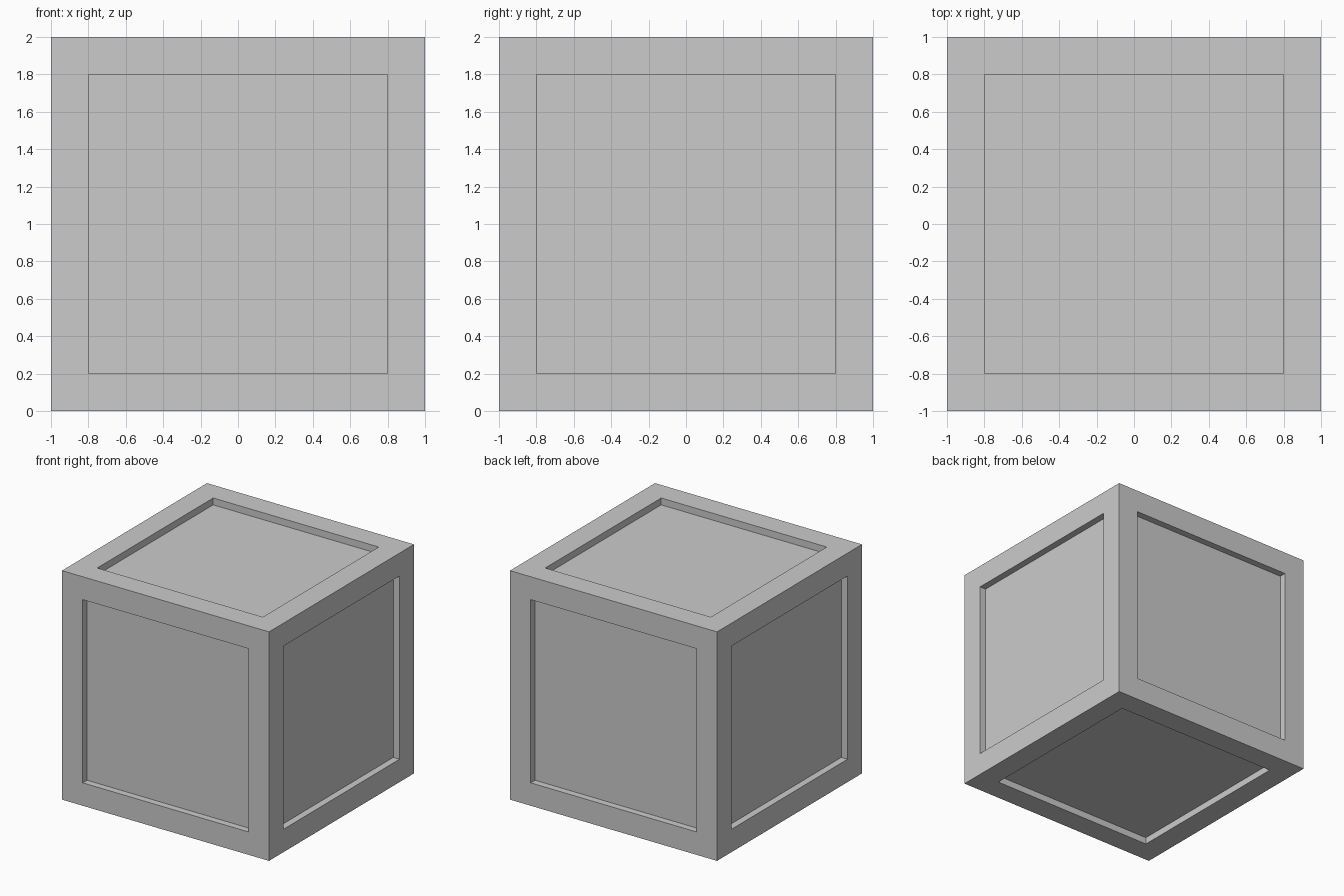
import bpy, bmesh
from mathutils import Matrix

if "Cube" in bpy.data.objects:
    bpy.data.objects.remove(bpy.data.objects["Cube"])

SIZE, BORDER, DEPTH = 2.0, 0.2, 0.06

# Crate body: a cube standing on the floor
bm = bmesh.new()
bmesh.ops.create_cube(bm, size=SIZE, matrix=Matrix.Translation((0, 0, SIZE / 2)))
bm.normal_update()

# Frame border on all six sides, then panels sunk straight inwards
panels = bm.faces[:]
bmesh.ops.inset_individual(bm, faces=panels, thickness=BORDER, use_even_offset=True)
bm.normal_update()
sunk = bmesh.ops.extrude_discrete_faces(bm, faces=panels)["faces"]
bm.normal_update()
for face in sunk:
    bmesh.ops.translate(bm, verts=face.verts[:], vec=face.normal * -DEPTH)
bmesh.ops.recalc_face_normals(bm, faces=bm.faces[:])

mesh = bpy.data.meshes.new("crate")
bm.to_mesh(mesh)
bm.free()
bpy.context.collection.objects.link(bpy.data.objects.new("crate", mesh))
